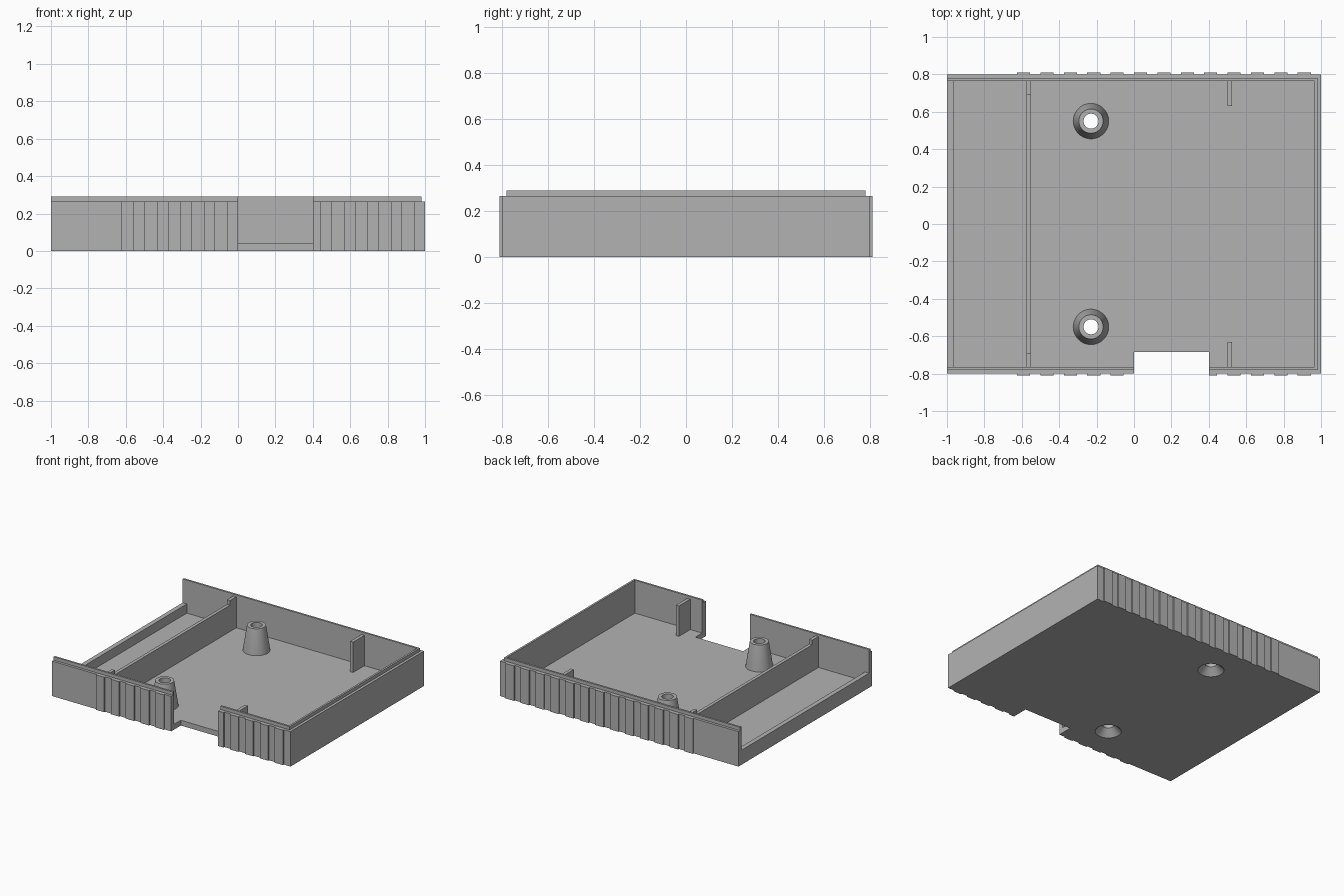
import bpy, bmesh, math
from mathutils import Matrix

old = bpy.data.objects.get("Cube")
if old:
    bpy.data.objects.remove(old, do_unlink=True)

grey = bpy.data.materials.new("plain grey")
grey.use_nodes = True
COLOUR = (0.45, 0.45, 0.45, 1)
grey.diffuse_color = COLOUR
grey.node_tree.nodes["Principled BSDF"].inputs["Base Color"].default_value = COLOUR


def finish(name, bm):
    bmesh.ops.recalc_face_normals(bm, faces=bm.faces)
    mesh = bpy.data.meshes.new(name)
    bm.to_mesh(mesh)
    bm.free()
    mesh.materials.append(grey)
    ob = bpy.data.objects.new(name, mesh)
    bpy.context.collection.objects.link(ob)
    return ob


def add_box(bm, x, y, z):
    """Box from (low, high) pairs on each axis."""
    size = [b - a for a, b in (x, y, z)]
    mid = [(a + b) / 2 for a, b in (x, y, z)]
    m = Matrix.Translation(mid) @ Matrix.Diagonal((*size, 1))
    bmesh.ops.create_cube(bm, size=1, matrix=m)


def boxes(name, *specs):
    bm = bmesh.new()
    for spec in specs:
        add_box(bm, *spec)
    return finish(name, bm)


def lathe(name, profile, x, y, steps=40):
    """Closed profile of (radius, height) points spun around a vertical axis."""
    bm = bmesh.new()
    rings = []
    for i in range(steps):
        a = math.tau * i / steps
        rings.append([bm.verts.new((x + r * math.cos(a), y + r * math.sin(a), z))
                      for r, z in profile])
    n = len(profile)
    for i in range(steps):
        a, b = rings[i], rings[(i + 1) % steps]
        for j in range(n):
            k = (j + 1) % n
            bm.faces.new((a[j], b[j], b[k], a[k]))
    return finish(name, bm)


def cut(target, cutter):
    cutter.hide_render = True
    mod = target.modifiers.new("cut", 'BOOLEAN')
    mod.operation = 'DIFFERENCE'
    mod.solver = 'EXACT'
    mod.object = cutter
    bpy.context.view_layer.objects.active = target
    bpy.ops.object.modifier_apply(modifier=mod.name)
    bpy.data.objects.remove(cutter, do_unlink=True)


INNER, FLOOR, RIM, TOP = 0.765, 0.04, 0.265, 0.29
NOTCH = (0.0, 0.4)
BOSS_X, BOSS_Y = -0.23, 0.55

# Tray shell: hollow, low right end, notch in the front, screw holes
tray = boxes("tray", ((-1, 1), (-0.8, 0.8), (0, RIM)))
cut(tray, boxes("cavity", ((-0.965, 0.965), (-INNER, INNER), (FLOOR, 1))))
cut(tray, boxes("end_opening", ((-1.5, -0.9), (-INNER, INNER), (0.11, 1))))
cut(tray, boxes("notch", (NOTCH, (-1, -0.685), (-1, 1))))
for side in (-1, 1):
    bm = bmesh.new()
    bmesh.ops.create_cone(bm, cap_ends=True, segments=40, radius1=0.094,
                          radius2=0.094, depth=1,
                          matrix=Matrix.Translation((BOSS_X, side * BOSS_Y, 0)))
    cut(tray, finish("screw_hole", bm))

# Raised lip along the inner edge of the walls
lip_z = (RIM, TOP)
boxes("lip",
      ((-1, 0.98), (INNER, 0.78), lip_z),
      ((-1, NOTCH[0]), (-0.78, -INNER), lip_z),
      ((NOTCH[1], 0.98), (-0.78, -INNER), lip_z),
      ((0.965, 0.98), (-INNER, INNER), lip_z))

# Partition with a raised tab at each end
wall_x = (-0.575, -0.55)
boxes("partition",
      (wall_x, (-INNER, INNER), (FLOOR, 0.24)),
      (wall_x, (0.69, INNER), (0.24, 0.275)),
      (wall_x, (-INNER, -0.69), (0.24, 0.275)))

for side, name in ((-1, "front"), (1, "back")):
    # Short fin on the inside of the wall
    boxes(name + "_fin",
          ((0.5, 0.525), sorted((side * 0.63, side * INNER)), (FLOOR, 0.27)))

    # Grip ridges, left out across the notch
    ridges = []
    for i in range(13):
        x0 = -0.625 + 0.125 * i
        x1 = x0 + 0.07
        if side < 0 and x1 > NOTCH[0] and x0 < NOTCH[1]:
            x0 = max(x0, NOTCH[1])
        if x1 > x0:
            ridges.append(((x0, x1), sorted((side * 0.8, side * 0.81)), (0, RIM)))
    boxes(name + "_grip_ridges", *ridges)

    # Tapered screw boss with a countersink underneath
    boss = lathe(name + "_screw_boss",
                 [(0.095, 0), (0.095, FLOOR), (0.065, 0.23),
                  (0.04, 0.23), (0.04, 0.05), (0.09, 0)],
                 BOSS_X, side * BOSS_Y)
    bpy.ops.object.select_all(action='DESELECT')
    boss.select_set(True)
    bpy.context.view_layer.objects.active = boss
    bpy.ops.object.shade_smooth_by_angle(angle=math.radians(30))
    boss.select_set(False)
